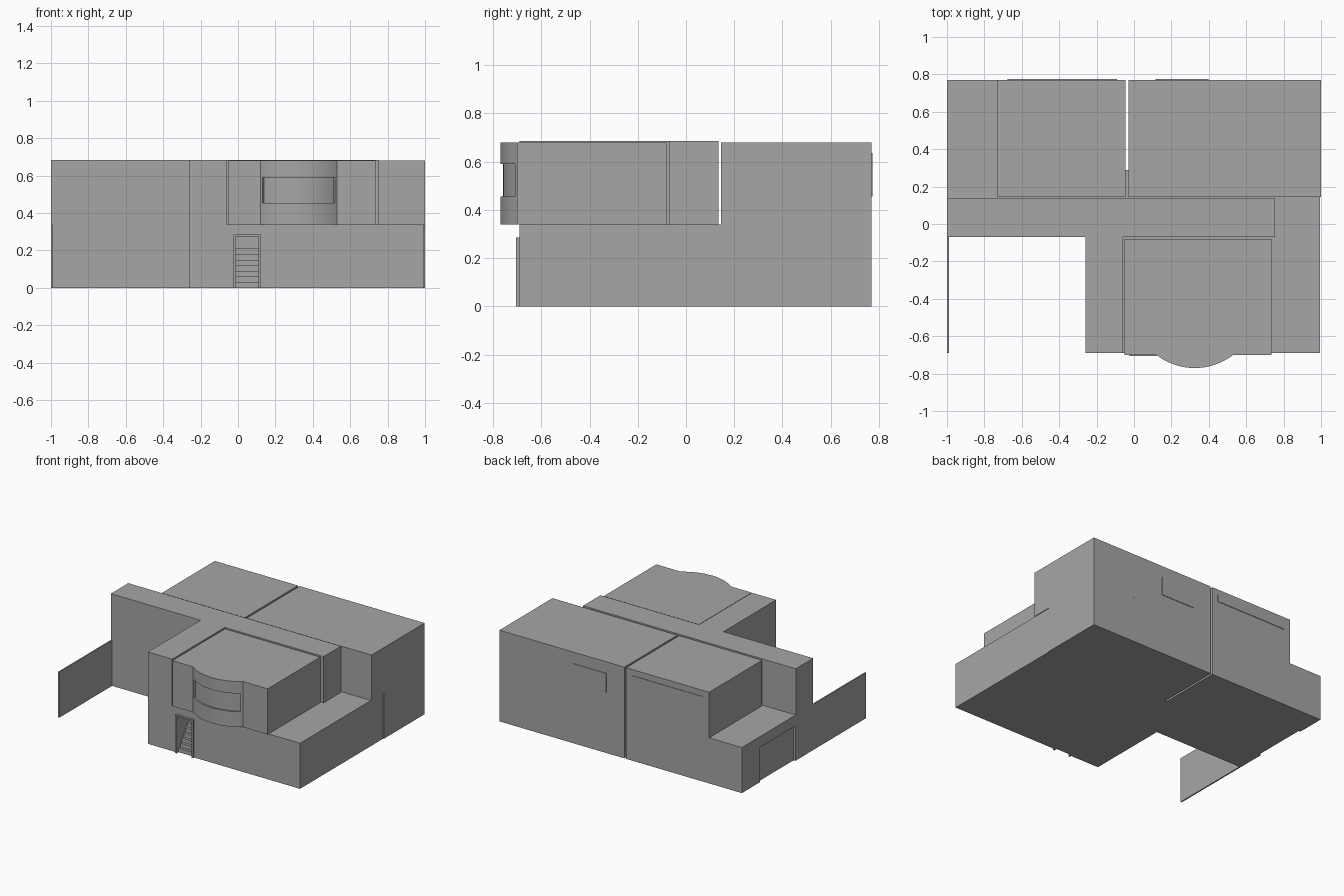
import bpy, bmesh, math

cube = bpy.data.objects.get("Cube")
if cube:
    bpy.data.objects.remove(cube, do_unlink=True)

grey = bpy.data.materials.new("plain grey")
grey.use_nodes = True
GREY = (0.38, 0.38, 0.38, 1)
grey.diffuse_color = GREY
grey.node_tree.nodes["Principled BSDF"].inputs["Base Color"].default_value = GREY


def prism(name, outline, z0, z1):
    """Extrude a plan outline between two heights."""
    bm = bmesh.new()
    base = bm.faces.new([bm.verts.new((x, y, z0)) for x, y in outline])
    top = bmesh.ops.extrude_face_region(bm, geom=[base])["geom"]
    verts = [v for v in top if isinstance(v, bmesh.types.BMVert)]
    bmesh.ops.translate(bm, verts=verts, vec=(0, 0, z1 - z0))
    bmesh.ops.recalc_face_normals(bm, faces=bm.faces)
    mesh = bpy.data.meshes.new(name)
    bm.to_mesh(mesh)
    bm.free()
    mesh.materials.append(grey)
    obj = bpy.data.objects.new(name, mesh)
    bpy.context.collection.objects.link(obj)
    return obj


def box(name, x0, x1, y0, y1, z0, z1):
    return prism(name, [(x0, y0), (x1, y0), (x1, y1), (x0, y1)], z0, z1)


def cut(obj, cutter):
    """Subtract the cutter, apply, and drop the cutter."""
    mod = obj.modifiers.new("cut", "BOOLEAN")
    mod.operation = "DIFFERENCE"
    mod.solver = "EXACT"
    mod.object = cutter
    bpy.context.view_layer.update()
    graph = bpy.context.evaluated_depsgraph_get()
    mesh = bpy.data.meshes.new_from_object(obj.evaluated_get(graph))
    obj.modifiers.clear()
    obj.data = mesh
    bpy.data.objects.remove(cutter, do_unlink=True)


FLOOR, ROOF = 0.34, 0.68
FRONT, BACK = -0.69, 0.77

# Ground floor with a narrow slot between its two back halves
ground = prism("ground_floor", [
    (-1, -0.07), (-0.26, -0.07), (-0.26, FRONT), (0.995, FRONT),
    (0.995, 0.29), (1, 0.29), (1, BACK), (-0.03, BACK), (-0.03, 0.29),
    (-0.045, 0.29), (-0.045, BACK), (-1, BACK)], 0, FLOOR)
cut(ground, box("garage_cutter", -1.1, -0.985, 0.14, 0.556, -0.1, 0.26))
cut(ground, box("entrance_cutter", -0.013, 0.11, -0.8, -0.54, -0.1, 0.275))

# Entrance frame and the steps inside it
box("entrance_left_jamb", 0.11, 0.122, -0.705, -0.68, 0, 0.285)
box("entrance_right_jamb", -0.025, -0.013, -0.705, -0.68, 0, 0.285)
box("entrance_lintel", -0.013, 0.11, -0.705, -0.68, 0.275, 0.285)
STEPS = 7
for i in range(STEPS):
    y = -0.68 + i * 0.02
    box(f"entrance_step_{i + 1}", -0.013, 0.11, y, y + 0.02, 0, 0.03 * (i + 1))

# Freestanding garden wall
box("garden_wall", -1, -0.99, FRONT, -0.07, 0, FLOOR)

# Upper corridor, with the wing running to the front
prism("upper_corridor", [
    (-1, -0.07), (-0.26, -0.07), (-0.26, FRONT), (-0.06, FRONT),
    (-0.06, -0.07), (0.755, -0.07), (0.755, 0.135), (-1, 0.135)],
    FLOOR, ROOF + 0.005)

# Upper back rooms
box("upper_back_left_room", -0.03, 1, 0.145, BACK, FLOOR, ROOF)
box("upper_back_right_room", -0.73, -0.045, 0.145, BACK, FLOOR, ROOF)

# Back windows
box("back_left_window", 0.116, 0.397, BACK - 0.005, BACK + 0.004, 0.455, 0.595)
box("back_right_window", -0.677, -0.09, BACK - 0.005, BACK + 0.004, 0.585, 0.635)

# Upper front room with a bowed front
BAY_X, HALF, RADIUS, TIP = 0.325, 0.205, 0.335, -0.77


def arc(radius, half, count=24):
    """Points along the bow, from right to left."""
    reach = math.asin(half / RADIUS)
    angles = [reach * (2 * i / count - 1) for i in range(count + 1)]
    return [(BAY_X + radius * math.sin(a), TIP + RADIUS - radius * math.cos(a))
            for a in angles]


front_room = prism("upper_front_room",
                   [(-0.052, -0.70)] + arc(RADIUS, HALF) +
                   [(0.735, -0.70), (0.735, -0.08), (-0.052, -0.08)],
                   FLOOR, ROOF)
band = arc(RADIUS + 0.05, HALF - 0.012) + arc(RADIUS - 0.012, HALF - 0.012)[::-1]
cut(front_room, prism("bow_window_cutter", band, 0.455, 0.59))

# Smooth the bow while its corners stay sharp
bpy.ops.object.select_all(action="DESELECT")
front_room.select_set(True)
bpy.context.view_layer.objects.active = front_room
bpy.ops.object.shade_smooth_by_angle(angle=math.radians(30))
